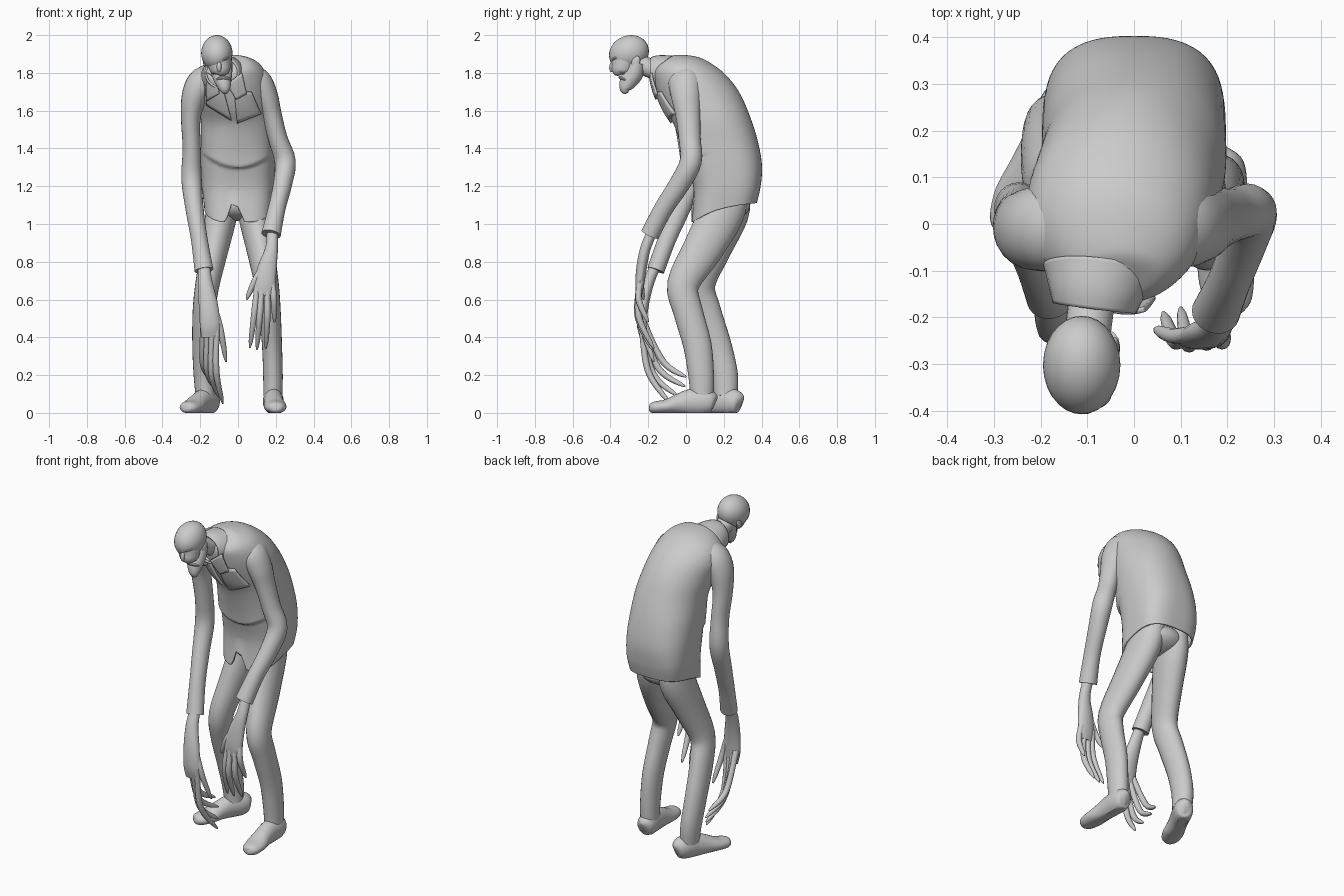
import bpy, bmesh, math
from mathutils import Vector, Matrix
from mathutils.bvhtree import BVHTree


def spline(rows, n):
    """Catmull-Rom resampling of rows of numbers."""
    rows = [Vector(r) for r in rows]
    out = []
    for i in range(len(rows) - 1):
        a, b = rows[max(i - 1, 0)], rows[i]
        c, d = rows[i + 1], rows[min(i + 2, len(rows) - 1)]
        for k in range(n):
            t = k / n
            out.append(0.5 * (2 * b + (c - a) * t + (2 * a - 5 * b + 4 * c - d) * t * t
                              + (3 * b - a - 3 * c + d) * t ** 3))
    return out + [rows[-1]]


def finish(name, bm, thick=0):
    bmesh.ops.recalc_face_normals(bm, faces=bm.faces)
    me = bpy.data.meshes.new(name)
    bm.to_mesh(me)
    bm.free()
    ob = bpy.data.objects.new(name, me)
    bpy.context.collection.objects.link(ob)
    if thick:
        m = ob.modifiers.new("thickness", 'SOLIDIFY')
        m.thickness, m.offset = thick, -1
    return ob


def skin(name, rings, sides=20, caps=(True, True), deform=None, thick=0):
    """Skin over rings given as (centre, half-axis u, half-axis v, roundness power)."""
    bm = bmesh.new()
    loops = []
    for c, u, v, power in rings:
        loop = []
        f = lambda k: math.copysign(abs(k) ** power, k)
        for i in range(sides):
            a = math.tau * i / sides
            p = c + u * f(math.cos(a)) + v * f(math.sin(a))
            loop.append(bm.verts.new(deform(p) if deform else p))
        loops.append(loop)
    for a, b in zip(loops, loops[1:]):
        for i in range(sides):
            j = (i + 1) % sides
            bm.faces.new((a[i], a[j], b[j], b[i]))
    for loop, cap in zip((loops[0], loops[-1]), caps):
        if cap:
            bm.faces.new(loop)
    return finish(name, bm, thick)


def tube(name, rows, n=4, **kw):
    """Tube through rows of x, y, z, half-width, half-depth."""
    rows = spline(rows, n)
    pts = [Vector(r[:3]) for r in rows]
    rings = []
    for i, p in enumerate(pts):
        t = (pts[min(i + 1, len(pts) - 1)] - pts[max(i - 1, 0)]).normalized()
        u = (Vector((1, 0, 0)) - t * t.x).normalized()
        rings.append((p, u * max(rows[i][3], .002), t.cross(u) * max(rows[i][4], .002), 1))
    return skin(name, rings, **kw)


def ball(name, loc, size, rot=(0, 0, 0)):
    bm = bmesh.new()
    bmesh.ops.create_uvsphere(bm, u_segments=28, v_segments=18, radius=1)
    ob = finish(name, bm)
    ob.location, ob.scale, ob.rotation_euler = loc, size, rot
    return ob


# Jacket: rows of front y, z, back y, z, centre x, half-width, roundness
def jacket_shape(p):
    x, y, z = p
    low = max(0, 1.2 - z) / .17
    if y < .17:
        front = min(1, (.17 - y) / .12)
        crease = 1.29 + 2.2 * x * x
        y -= .022 * front * max(0, 1 - (z - crease) / .25) * min(1, max(0, (z - crease) / .012))
        z += .13 * max(0, 1 - abs(x + .02) / .045) * low
    z += .03 * low * max(0, 1 - ((y - .21) / .17) ** 2)
    return Vector((x, y, z))


body = [(.03, 1.01, .375, 1.11, 0, .178, .66), (.04, 1.18, .395, 1.2, 0, .19, .68),
        (.01, 1.32, .402, 1.31, 0, .196, .76), (-.02, 1.42, .38, 1.44, 0, .197, .85),
        (-.06, 1.52, .335, 1.58, 0, .197, .95), (-.11, 1.6, .28, 1.7, -.015, .2, 1),
        (-.145, 1.68, .21, 1.79, -.03, .2, 1), (-.165, 1.75, .13, 1.852, -.035, .18, 1),
        (-.17, 1.80, .05, 1.887, -.03, .14, 1), (-.155, 1.83, -.05, 1.895, -.03, .09, 1),
        (-.13, 1.85, -.09, 1.88, -.03, .03, 1)]
rings = []
for fy, fz, by, bz, cx, hw, power in spline(body, 14):
    rings.append((Vector((cx, (fy + by) / 2, (fz + bz) / 2)), Vector((hw, 0, 0)),
                  Vector((0, (by - fy) / 2, (bz - fz) / 2)), power))
jacket = skin("jacket", rings, 72, (False, True), jacket_shape, .01)
tree = BVHTree.FromPolygons([v.co for v in jacket.data.vertices],
                            [p.vertices[:] for p in jacket.data.polygons])


# Lapels and collar points laid on the chest
def panel(name, corners, lift, n=8):
    a, b, c, d = [Vector(q) for q in corners]
    bm = bmesh.new()
    grid = []
    for i in range(n + 1):
        row = []
        for j in range(n + 1):
            q = a.lerp(b, i / n).lerp(d.lerp(c, i / n), j / n)
            hit = tree.ray_cast(Vector((q.x, -1, q.y)), Vector((0, 1, 0)))[0]
            y = min(hit.y, -.03) if hit else -.1
            row.append(bm.verts.new((q.x, y - lift, q.y)))
        grid.append(row)
    for i in range(n):
        for j in range(n):
            bm.faces.new((grid[i][j], grid[i + 1][j], grid[i + 1][j + 1], grid[i][j + 1]))
    ob = finish(name, bm, .012)
    ob.modifiers[0].offset = 0


panel("lapel_right", [(-.17, 1.76), (-.08, 1.72), (-.035, 1.55), (-.165, 1.63)], .006)
panel("lapel_left", [(-.02, 1.70), (.07, 1.70), (.12, 1.585), (-.005, 1.535)], .008)
panel("collar_point_right", [(-.16, 1.80), (-.11, 1.76), (-.10, 1.69), (-.165, 1.65)], .022)
panel("collar_point_left", [(-.06, 1.74), (.02, 1.80), (.045, 1.69), (-.01, 1.66)], .02)
tube("collar", [(-.075, -.10, 1.79, .12, .105), (-.08, -.14, 1.80, .105, .095),
                (-.085, -.18, 1.80, .09, .085)], caps=(False, False), sides=28, thick=.01)

# Sleeves with sloping shoulders
tube("sleeve_left", [(.04, -.02, 1.80, .05, .075), (.10, -.005, 1.755, .075, .09),
                     (.147, .0, 1.68, .064, .08), (.178, .01, 1.58, .053, .066),
                     (.212, .02, 1.45, .051, .058), (.25, .025, 1.33, .056, .058),
                     (.236, -.035, 1.21, .05, .055), (.205, -.12, 1.08, .046, .05),
                     (.175, -.19, .945, .052, .05)], sides=24)
tube("sleeve_right", [(-.10, -.02, 1.80, .05, .08), (-.18, -.01, 1.755, .08, .092),
                      (-.228, -.01, 1.68, .07, .085), (-.25, 0, 1.56, .052, .066),
                      (-.245, .02, 1.40, .048, .058), (-.246, .03, 1.24, .054, .056),
                      (-.23, -.03, 1.08, .048, .052), (-.205, -.10, .92, .044, .048),
                      (-.18, -.16, .755, .05, .046)], sides=24)


# Hands with long fingers
def hand(side, palm, fingers):
    tube("palm_" + side, palm, sides=18)
    for i, (a, b, c) in enumerate(fingers):
        rows = spline([a, b, c], 4)
        radii = (.018, .017, .016, .017, .017, .016, .014, .011, .004)
        tube(("thumb_" if i == 0 else "finger_") + side,
             [(*p, r, r) for p, r in zip(rows, radii)], n=2, sides=12)


hand("left", [(.183, -.175, .97, .03, .028), (.178, -.215, .87, .034, .028),
              (.155, -.235, .77, .05, .028), (.142, -.245, .68, .056, .024),
              (.14, -.25, .62, .045, .014)],
     [((.15, -.225, .81), (.09, -.24, .70), (.045, -.225, .60)),
      ((.103, -.24, .69), (.087, -.25, .53), (.063, -.19, .345)),
      ((.128, -.245, .69), (.115, -.255, .51), (.1, -.18, .335)),
      ((.155, -.245, .69), (.155, -.25, .51), (.147, -.17, .34)),
      ((.18, -.24, .70), (.19, -.25, .60), (.193, -.20, .48))])
hand("right", [(-.18, -.15, .80, .03, .028), (-.175, -.195, .70, .038, .03),
               (-.158, -.225, .58, .05, .03), (-.148, -.235, .47, .054, .026),
               (-.147, -.23, .40, .045, .014)],
     [((-.15, -.22, .64), (-.095, -.225, .45), (-.063, -.17, .27)),
      ((-.112, -.235, .47), (-.115, -.2, .22), (-.08, -.085, .05)),
      ((-.136, -.24, .47), (-.14, -.175, .21), (-.105, -.045, .09)),
      ((-.16, -.235, .47), (-.165, -.145, .235), (-.13, -.005, .14)),
      ((-.183, -.225, .48), (-.187, -.12, .27), (-.155, 0, .19))])

# Trousers
ball("trouser_seat", (0, .2, 1.1), (.15, .14, .085))
tube("trouser_leg_left", [(.075, .21, 1.16, .08, .12), (.085, .185, 1.05, .084, .12),
                          (.12, .085, .86, .073, .105), (.152, -.015, .68, .064, .085),
                          (.168, .01, .54, .058, .078), (.18, .06, .36, .053, .075),
                          (.185, .08, .2, .052, .068), (.185, .085, .09, .05, .062)], sides=24)
tube("trouser_leg_right", [(-.075, .22, 1.16, .08, .12), (-.088, .21, 1.05, .084, .12),
                           (-.125, .135, .86, .073, .1), (-.162, .072, .68, .064, .083),
                           (-.18, .105, .54, .06, .08), (-.186, .165, .36, .056, .075),
                           (-.18, .205, .2, .055, .07), (-.172, .21, .09, .052, .062)], sides=24)


# Shoes: one profile placed with a heel position and a turn
def shoe(name, heel, turn):
    rows = [(0, 0, .05, .012, .03), (0, -.015, .055, .045, .055), (0, -.06, .06, .055, .07),
            (0, -.13, .058, .052, .068), (0, -.19, .048, .053, .055), (.004, -.26, .034, .06, .038),
            (.008, -.32, .028, .05, .032), (.01, -.345, .025, .03, .022), (.01, -.352, .025, .006, .006)]
    turned = Matrix.Rotation(turn, 3, 'Z')
    rows = [(*(turned @ Vector(r[:3]) + Vector((*heel, 0))), *r[3:]) for r in rows]
    tube(name, rows, sides=24, deform=lambda p: Vector((p.x, p.y, max(p.z, 0))))


shoe("shoe_left", (.185, .155), .03)
shoe("shoe_right", (-.13, .292), -.45)

# Head and neck
tube("neck", [(-.085, -.09, 1.78, .055, .055), (-.09, -.16, 1.81, .05, .05),
              (-.105, -.27, 1.86, .05, .05)])
ball("skull", (-.112, -.302, 1.905), (.083, .108, .092), (math.radians(24), 0, 0))
tube("upper_face", [(-.11, -.315, 1.91, .072, .08), (-.104, -.325, 1.87, .066, .072),
                    (-.096, -.335, 1.83, .058, .06), (-.09, -.342, 1.802, .046, .05),
                    (-.09, -.34, 1.792, .015, .015)])
tube("jaw", [(-.09, -.26, 1.85, .06, .045), (-.086, -.275, 1.80, .056, .05),
             (-.078, -.305, 1.755, .044, .047), (-.07, -.322, 1.715, .03, .03),
             (-.067, -.316, 1.692, .012, .012)])
ball("nose", (-.1, -.388, 1.835), (.013, .018, .032), (math.radians(-12), 0, 0))
ball("upper_lip", (-.09, -.345, 1.803), (.043, .04, .011), (math.radians(-15), 0, 0))
ball("lower_lip", (-.077, -.325, 1.765), (.04, .036, .011), (math.radians(-25), 0, 0))
for s, side in ((1, "left"), (-1, "right")):
    ball("brow_" + side, (-.107 + s * .03, -.372, 1.874), (.032, .022, .009), (0, s * -.3, s * .5))
    ball("ear_" + side, (-.108 + s * .067, -.265, 1.86), (.01, .022, .03), (math.radians(-20), 0, 0))

# Smooth shading with kept edges
for ob in bpy.context.scene.objects:
    ob.select_set(True)
bpy.context.view_layer.objects.active = jacket
bpy.ops.object.shade_smooth_by_angle(angle=math.radians(40))
